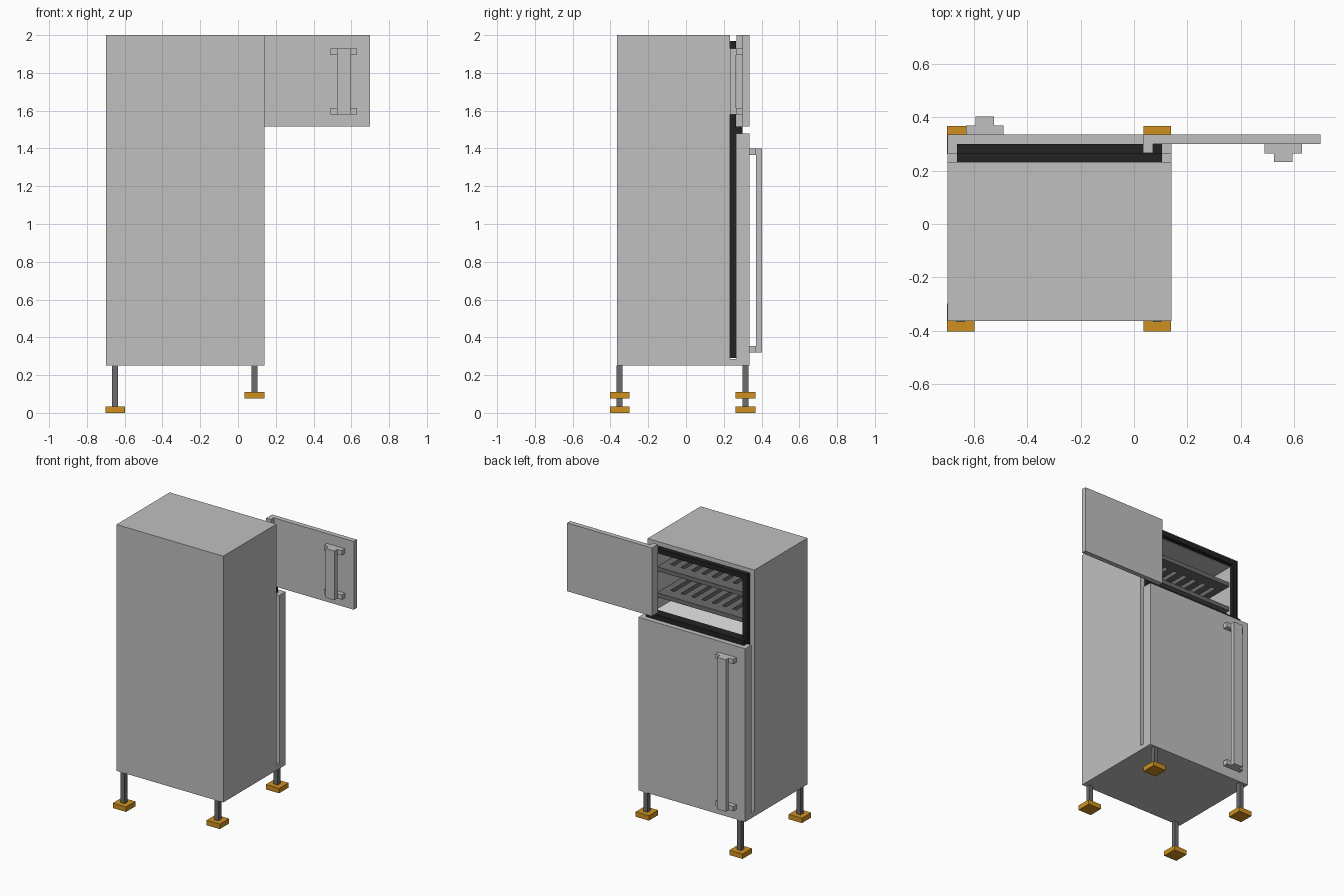
import bpy

if "Cube" in bpy.data.objects:
    bpy.data.objects.remove(bpy.data.objects["Cube"])


def material(name, rgb):
    m = bpy.data.materials.new(name)
    m.diffuse_color = (*rgb, 1)
    m.use_nodes = True
    m.node_tree.nodes["Principled BSDF"].inputs["Base Color"].default_value = m.diffuse_color
    return m


STEEL = material("light_grey", (0.53, 0.53, 0.53))
DARK = material("dark_grey", (0.15, 0.15, 0.15))
BLACK = material("black_rubber", (0.016, 0.016, 0.016))
ORANGE = material("orange", (0.62, 0.28, 0.015))
WHITE = material("white_liner", (0.88, 0.88, 0.88))


def boxes(name, mat, *parts):
    """One object made of boxes given as (x0, x1, y0, y1, z0, z1)."""
    verts, faces = [], []
    for x0, x1, y0, y1, z0, z1 in parts:
        n = len(verts)
        verts += [(x, y, z) for z in (z0, z1)
                  for x, y in ((x0, y0), (x1, y0), (x1, y1), (x0, y1))]
        faces += [(n + 3, n + 2, n + 1, n), (n + 4, n + 5, n + 6, n + 7)]
        for i in range(4):
            j = (i + 1) % 4
            faces.append((n + i, n + j, n + 4 + j, n + 4 + i))
    me = bpy.data.meshes.new(name)
    me.from_pydata(verts, [], faces)
    me.materials.append(mat)
    ob = bpy.data.objects.new(name, me)
    bpy.context.collection.objects.link(ob)
    return ob


X0, X1 = -0.70, 0.14          # cabinet sides
Y0, Y1 = -0.365, 0.232        # closed face, open face
Z0, Z1 = 0.25, 2.0
W = 0.07                      # wall thickness
T = 0.035                     # thin part thickness

# Hollow cabinet, open towards +y, with a lip at the bottom
boxes("cabinet", STEEL,
      (X0, X1, Y0, Y0 + T, Z0, Z1),
      (X0, X0 + W, Y0 + T, Y1, Z0, Z1),
      (X1 - W, X1, Y0 + T, Y1, Z0, Z1),
      (X0 + W, X1 - W, Y0 + T, Y1, Z1 - W, Z1),
      (X0 + W, X1 - W, Y0 + T, Y1, Z0, Z0 + W),
      (X0, X1, Y1, 0.265, Z0, Z0 + T))

# Floor of the upper compartment
boxes("compartment_floor", WHITE, (X0 + W, X1 - W, Y0 + T, Y1, 1.48, 1.515))

# Black seals around both openings, with the rail between the doors
gx0, gx1 = X0 + T, X1 - T
boxes("door_seal", BLACK,
      (gx0, gx0 + T, Y1, 0.265, 0.29, 1.97),
      (gx1 - T, gx1, Y1, 0.265, 0.29, 1.97),
      (gx0 + T, gx1 - T, Y1, 0.265, 1.935, 1.97),
      (gx0 + T, gx1 - T, Y1, 0.265, 0.29, 0.325),
      (gx0 + T, gx1 - T, Y1, 0.265, 1.445, 1.515))
boxes("middle_rail", BLACK, (gx0, gx1, 0.265, 0.30, 1.48, 1.515))

# Lower door (closed) and upper door (swung open, with its hinge strip)
boxes("lower_door", STEEL, (X0, X1, 0.265, 0.335, Z0, 1.48))
boxes("upper_door", STEEL, (0.034, 0.70, 0.30, 0.335, 1.515, Z1))
boxes("upper_hinge_strip", STEEL, (0.034, 0.071, 0.267, 0.30, 1.515, Z1))


# Handles: two brackets and a bar, standing out in direction s from face y
def handle(name, x, y, s, z0, z1):
    def span(a, b):
        return tuple(sorted((y + s * a, y + s * b)))
    boxes(name, STEEL,
          (x - 0.07, x + 0.07, *span(0, T), z0, z0 + T),
          (x - 0.07, x + 0.07, *span(0, T), z1 - T, z1),
          (x - 0.035, x + 0.035, *span(T, 0.068), z0, z1))


handle("lower_handle", -0.56, 0.335, 1, 0.32, 1.40)
handle("upper_handle", 0.56, 0.30, -1, 1.58, 1.93)

# Slatted shelves in the upper compartment
sx0, sx1, sy0, sy1 = X0 + W, X1 - W, Y0 + T, 0.225
for i, z in enumerate((1.60, 1.785)):
    z2 = z + 0.03
    parts = [(sx0, sx1, sy0, sy0 + 0.08, z, z2),
             (sx0, sx1, sy1 - 0.08, sy1, z, z2)]
    n = 8
    pitch = (sx1 - sx0 - 0.05) / n
    for k in range(n + 1):
        x = sx0 + k * pitch
        parts.append((x, x + 0.05, sy0 + 0.08, sy1 - 0.08, z, z2))
    boxes(f"shelf_{i + 1}", DARK, *parts)

# Legs and feet; the pair on the +x side is shorter
for side, x, zf in (("left", -0.65, 0.0), ("right", 0.087, 0.075)):
    for end, y in (("front", -0.351), ("back", 0.315)):
        boxes(f"{end}_{side}_leg", DARK,
              (x - 0.016, x + 0.016, y - 0.016, y + 0.016, zf + T, Z0))
        boxes(f"{end}_{side}_foot", ORANGE,
              (x - 0.052, x + 0.052, y - 0.052, y + 0.052, zf, zf + T))
